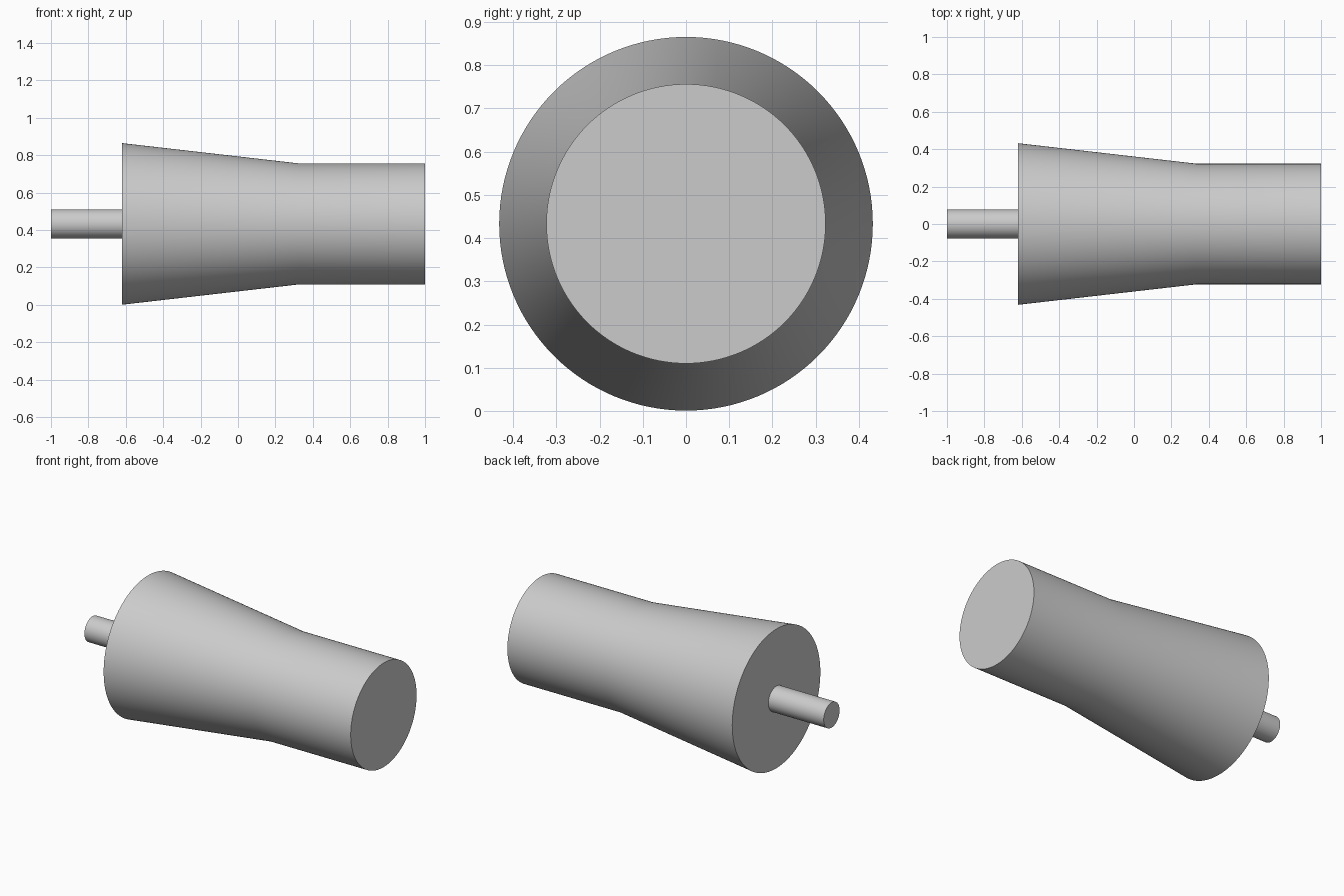
import bpy
import bmesh
from math import radians
from mathutils import Matrix

AXIS_Z = 0.433
SIDES = 128

cube = bpy.data.objects.get("Cube")
if cube:
    bpy.data.objects.remove(cube, do_unlink=True)

# Single plain grey
grey = bpy.data.materials.new("plain grey")
grey.use_nodes = True
colour = (0.6, 0.6, 0.6, 1)
grey.diffuse_color = colour
grey.node_tree.nodes["Principled BSDF"].inputs["Base Color"].default_value = colour


def turned_part(name, profile):
    """Closed solid of revolution about the x axis from (x, radius) pairs."""
    bm = bmesh.new()
    turn = Matrix.Rotation(radians(90), 4, 'Y')
    rings = []
    for x, radius in profile:
        place = Matrix.Translation((x, 0, AXIS_Z)) @ turn
        ring = bmesh.ops.create_circle(bm, segments=SIDES, radius=radius, matrix=place)
        rings.append(ring["verts"])
    for a, b in zip(rings, rings[1:]):
        for i in range(SIDES):
            j = (i + 1) % SIDES
            bm.faces.new((a[i], a[j], b[j], b[i]))
    bm.faces.new(rings[0])
    bm.faces.new(rings[-1])
    bmesh.ops.recalc_face_normals(bm, faces=bm.faces)
    mesh = bpy.data.meshes.new(name)
    bm.to_mesh(mesh)
    bm.free()
    mesh.materials.append(grey)
    obj = bpy.data.objects.new(name, mesh)
    bpy.context.collection.objects.link(obj)
    bpy.ops.object.select_all(action='DESELECT')
    obj.select_set(True)
    bpy.context.view_layer.objects.active = obj
    bpy.ops.object.shade_smooth_by_angle(angle=radians(30))
    return obj


# Tapered body with a straight nose
turned_part("tapered_body", [(-0.62, 0.432), (0.33, 0.323), (1, 0.323)])
# Thin shaft, slightly sunk into the wide end
turned_part("shaft", [(-1, 0.078), (-0.6, 0.078)])
